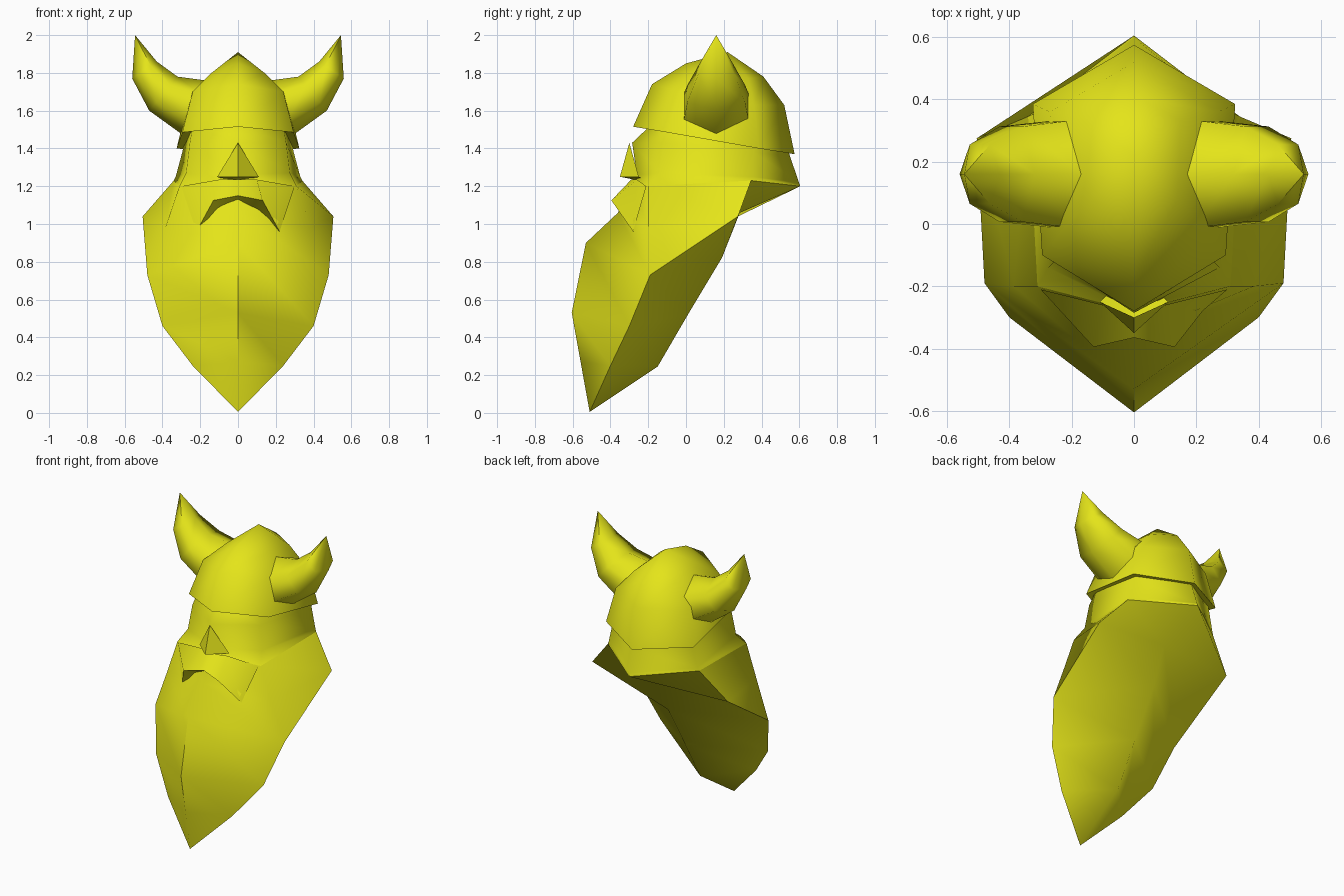
import bpy, bmesh, math

if "Cube" in bpy.data.objects:
    bpy.data.objects.remove(bpy.data.objects["Cube"])

yellow = bpy.data.materials.new("yellow")
yellow.diffuse_color = (0.78, 0.78, 0.01, 1)
yellow.use_nodes = True
yellow.node_tree.nodes["Principled BSDF"].inputs["Base Color"].default_value = yellow.diffuse_color


def skin(name, rows, closed):
    """Skin rows of points into one smooth shaded object."""
    bm = bmesh.new()
    grid = [[bm.verts.new(p) for p in row] for row in rows]
    n = len(grid[0])
    for a, b in zip(grid, grid[1:]):
        for i in range(n if closed else n - 1):
            j = (i + 1) % n
            bm.faces.new((a[i], a[j], b[j], b[i]))
    bmesh.ops.remove_doubles(bm, verts=bm.verts, dist=0.0005)
    bmesh.ops.recalc_face_normals(bm, faces=bm.faces)
    me = bpy.data.meshes.new(name)
    bm.to_mesh(me)
    bm.free()
    me.materials.append(yellow)
    ob = bpy.data.objects.new(name, me)
    bpy.context.collection.objects.link(ob)
    bpy.ops.object.select_all(action='DESELECT')
    ob.select_set(True)
    bpy.context.view_layer.objects.active = ob
    bpy.ops.object.shade_smooth_by_angle(angle=math.radians(68))
    return ob


def flip(p):
    return (-p[0], p[1], p[2])


def ring(front, front_corner, back_corner, back):
    """Six sided symmetric ring from its right half."""
    return [front, front_corner, back_corner, back, flip(back_corner), flip(front_corner)]


def strip(*half):
    """Open symmetric row; the first point lies on the centre line."""
    return [flip(p) for p in reversed(half[1:])] + list(half)


# Helmet: tilted six sided dome with an inward lip
rim = ring((0, -.28, 1.515), (.295, -.10, 1.485), (.325, .385, 1.40), (0, .575, 1.37))
lip = [(x * .8, .16 + (y - .16) * .8, z + .012) for x, y, z in rim]
top = (0, .22, 1.91)
skin("helmet", [
    lip, rim,
    ring((0, -.18, 1.74), (.24, -.03, 1.70), (.27, .36, 1.63), (0, .52, 1.63)),
    ring((0, 0, 1.85), (.14, .08, 1.80), (.15, .33, 1.77), (0, .41, 1.78)),
    [top] * 6], True)

# Horns: (upper x, z), (lower x, z), half width in y
horn = [((.17, 1.76), (.29, 1.47), .172), ((.32, 1.78), (.47, 1.60), .153),
        ((.43, 1.86), (.56, 1.77), .095), ((.545, 2.0), (.545, 2.0), 0)]
for side, label in ((1, "right"), (-1, "left")):
    rows = []
    for (ux, uz), (lx, lz), w in horn:
        row = []
        for k in range(6):
            a = k * math.pi / 3
            t = (1 - math.cos(a)) / 2
            row.append((side * (ux + (lx - ux) * t),
                        .16 + w * math.sin(a) / math.sin(math.pi / 3),
                        uz + (lz - uz) * t))
        rows.append(row)
    skin(label + "_horn", rows, True)

# Head: face in front, flared neck hair at the back
collar = ring((0, -.28, 1.22), (.31, -.20, 1.20), (.34, .345, 1.23), (0, .605, 1.20))
skin("head", [
    ring((0, -.19, 1.52), (.24, -.07, 1.52), (.28, .36, 1.45), (0, .53, 1.42)),
    ring((0, -.285, 1.43), (.255, -.12, 1.43), (.295, .36, 1.38), (0, .55, 1.36)),
    ring((0, -.26, 1.26), (.275, -.14, 1.27), (.33, .35, 1.25), (0, .598, 1.22)),
    collar], True)

# Beard: bulges at the jaw, then tapers to a forward point
s2, s3, s4, tip = (.48, -.19, .73), (.40, -.30, .46), (.24, -.40, .25), (0, -.51, .005)
skin("beard", [
    collar,
    ring((0, -.36, 1.06), (.385, -.20, .98), (.505, .275, 1.04), (0, .285, 1.06)),
    ring((0, -.53, .90), s2, s2, (0, .19, .82)),
    ring((0, -.605, .53), s3, s3, (0, .01, .52)),
    ring((0, -.558, .27), s4, s4, (0, -.15, .245)),
    [tip] * 6], True)

# Nose: wedge from the brow with a flat underside
bridge = (0, -.30, 1.43)
skin("nose", [
    strip(bridge, bridge),
    strip((0, -.35, 1.25), (.11, -.25, 1.25)),
    strip((0, -.25, 1.23), (.08, -.22, 1.24))], False)

# Moustache: overhanging ridge above the beard
skin("moustache", [
    strip((0, -.29, 1.235), (.10, -.26, 1.235), (.30, -.21, 1.20)),
    strip((0, -.365, 1.15), (.13, -.395, 1.125), (.22, -.28, .96)),
    strip((0, -.28, 1.11), (.10, -.26, 1.06), (.18, -.22, .97))], False)
